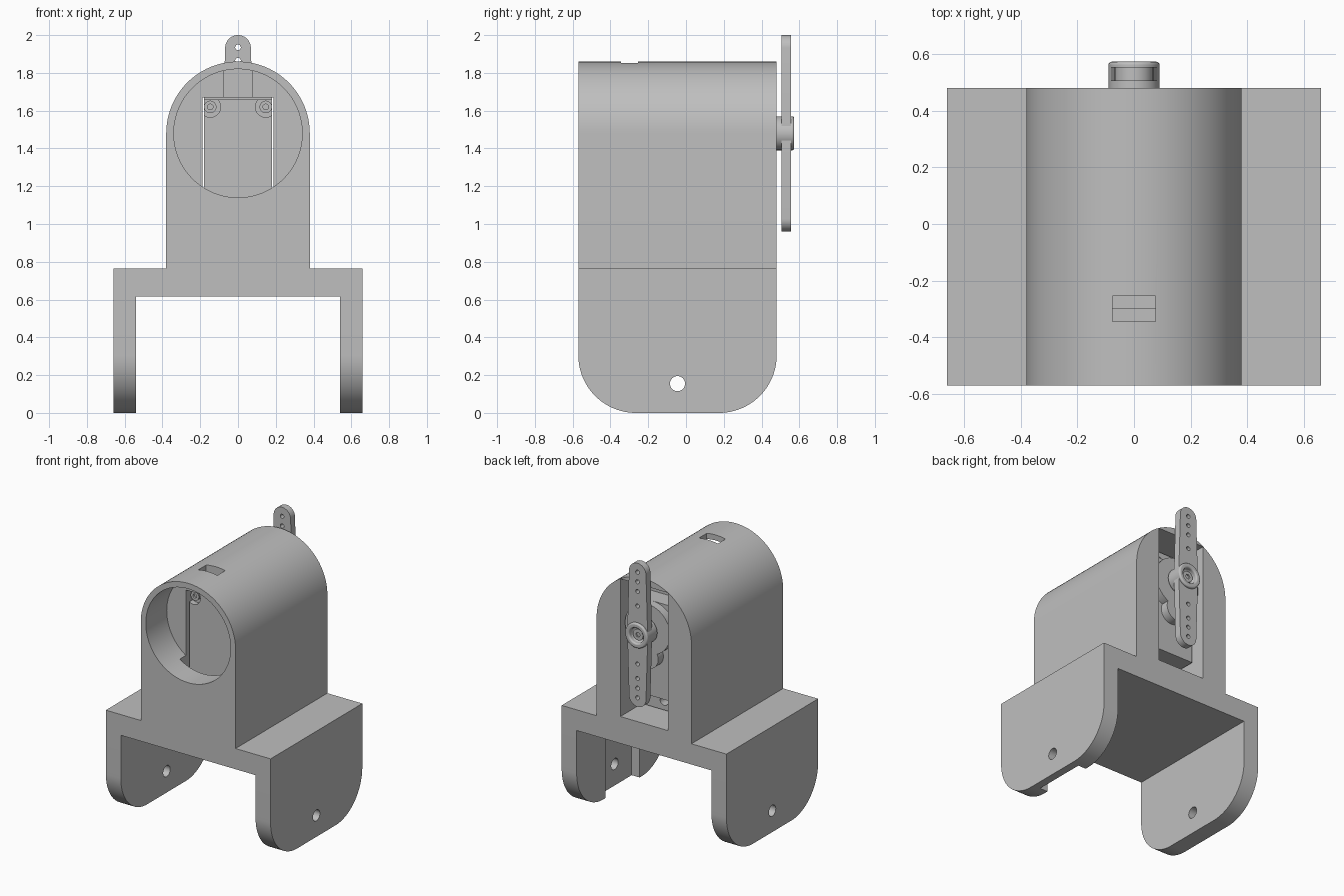
import bpy, bmesh, math
from math import sin, cos, pi, sqrt

cube = bpy.data.objects.get("Cube")
if cube:
    bpy.data.objects.remove(cube, do_unlink=True)

grey = bpy.data.materials.new("light_grey")
grey.use_nodes = True
TONE = (0.52, 0.52, 0.52, 1)
grey.diffuse_color = TONE
grey.node_tree.nodes["Principled BSDF"].inputs["Base Color"].default_value = TONE

AXIS_Z = 1.48        # height of the arch and output shaft axis
FRONT, BACK = -0.57, 0.48


def prism(name, pts, axis, lo, hi):
    """Extrude a 2D outline: axis 'y' takes (x, z), axis 'x' takes (y, z)."""
    place = (lambda a, b: (a, lo, b)) if axis == "y" else (lambda a, b: (lo, a, b))
    bm = bmesh.new()
    face = bm.faces.new([bm.verts.new(place(a, b)) for a, b in pts])
    out = bmesh.ops.extrude_face_region(bm, geom=[face])
    step = (0, hi - lo, 0) if axis == "y" else (hi - lo, 0, 0)
    bmesh.ops.translate(bm, vec=step, verts=[g for g in out["geom"] if isinstance(g, bmesh.types.BMVert)])
    bmesh.ops.recalc_face_normals(bm, faces=bm.faces)
    mesh = bpy.data.meshes.new(name)
    bm.to_mesh(mesh)
    bm.free()
    mesh.materials.append(grey)
    ob = bpy.data.objects.new(name, mesh)
    bpy.context.collection.objects.link(ob)
    return ob


def arc(cx, cz, r, start, end, n=24):
    return [(cx + r * cos(math.radians(start + (end - start) * i / n)),
             cz + r * sin(math.radians(start + (end - start) * i / n))) for i in range(n + 1)]


def disc(name, cx, cz, r, axis, lo, hi, n=48):
    return prism(name, arc(cx, cz, r, 0, 360, n)[:-1], axis, lo, hi)


def box(name, x0, x1, y0, y1, z0, z1):
    return prism(name, [(x0, z0), (x1, z0), (x1, z1), (x0, z1)], "y", y0, y1)


def combine(ob, others, operation="DIFFERENCE"):
    """Apply each helper solid to the part, then discard the helper."""
    for other in others:
        mod = ob.modifiers.new("cut", "BOOLEAN")
        mod.operation, mod.solver, mod.object = operation, "EXACT", other
        bpy.context.view_layer.objects.active = ob
        bpy.ops.object.modifier_apply(modifier=mod.name)
        bpy.data.objects.remove(other, do_unlink=True)


def soften(ob, width):
    mod = ob.modifiers.new("round", "BEVEL")
    mod.width, mod.segments, mod.limit_method = width, 3, "ANGLE"


# Bracket: arched housing standing on a wide bridge
outline = ([(-0.66, 0.615), (0.66, 0.615), (0.66, 0.765), (0.38, 0.765)]
           + arc(0, AXIS_Z, 0.38, 0, 180, 48) + [(-0.38, 0.765), (-0.66, 0.765)])
bracket = prism("bracket", outline, "y", FRONT, BACK)

# Side legs with rounded lower corners, fused to the bridge
R = 0.305
leg_outline = ([(BACK, 0.7), (FRONT, 0.7)] + arc(FRONT + R, R, R, 180, 270)
               + arc(BACK - R, R, R, 270, 360))
combine(bracket, [prism("leg", leg_outline, "x", *sorted((s * 0.54, s * 0.66))) for s in (-1, 1)], "UNION")

# Openings: front bore, motor pocket, rear ear slot, cable window, pivots, leg groove
combine(bracket, [
    disc("bore", 0, AXIS_Z, 0.34, "y", FRONT - 0.1, -0.33, 96),
    box("pocket", -0.187, 0.187, -0.4, 0.3, 0.96, 1.67),
    box("ear_slot", -0.19, 0.19, 0.17, BACK + 0.1, 0.81, 1.808),
    box("cable_window", -0.076, 0.076, -0.345, -0.255, 1.6, 1.95),
    disc("pivot_hole", -0.045, 0.155, 0.04, "x", -0.8, 0.8, 32),
    box("leg_groove", 0.5, 0.603, -0.24, 0.15, -0.1, 0.615),
])

# Motor case with mounting ears
motor = box("motor_case", -0.18, 0.18, -0.3, 0.38, 0.97, 1.66)
combine(motor, [box("ears", -0.18, 0.18, 0.172, 0.25, 0.82, 1.8)], "UNION")
ear_holes = [disc("ear_hole", 0, z, 0.033, "y", 0.1, 0.3, 24) for z in (0.887, 1.733)]
corners = [(x, z) for x in (-0.147, 0.147) for z in (1.01, 1.62)]
combine(motor, ear_holes + [disc("corner_recess", x, z, 0.055, "y", -0.4, -0.26, 32) for x, z in corners])
for x, z in corners:
    screw = disc("case_screw", x, z, 0.033, "y", -0.262, -0.24 - 0.045, 24)
    combine(screw, [disc("screw_socket", x, z, 0.015, "y", -0.4, -0.27, 16)])

# Gear housing and output shaft
disc("gear_housing", 0, AXIS_Z, 0.18, "y", 0.37, 0.44)
disc("idler_housing", 0, 1.28, 0.085, "y", 0.37, 0.44)
disc("output_shaft", 0, AXIS_Z, 0.06, "y", 0.43, 0.53, 32)

# Tapered double arm with rows of holes
arm = prism("horn_arm", arc(0, AXIS_Z + 0.452, 0.068, 0, 180) + [(-0.082, AXIS_Z)]
            + arc(0, AXIS_Z - 0.452, 0.068, 180, 360) + [(0.082, AXIS_Z)], "y", 0.505, 0.555)
combine(arm, [disc("arm_hole", 0, AXIS_Z + s * d, 0.015, "y", 0.4, 0.6, 16)
              for s in (-1, 1) for d in (0.455, 0.385, 0.315, 0.21)]
        + [disc("hub_clearance", 0, AXIS_Z, 0.07, "y", 0.4, 0.6)])

# Hub with recessed screw
hub = disc("horn_hub", 0, AXIS_Z, 0.09, "y", 0.45, 0.573)
combine(hub, [disc("hub_recess", 0, AXIS_Z, 0.055, "y", 0.535, 0.7, 32)])
soften(hub, 0.01)
screw = disc("hub_screw", 0, AXIS_Z, 0.04, "y", 0.53, 0.55, 32)
combine(screw, [disc("screw_socket", 0, AXIS_Z, 0.018, "y", 0.54, 0.7, 6)])

# Smooth curved walls, keep edges crisp
bpy.ops.object.select_all(action="DESELECT")
for ob in bpy.context.collection.objects:
    if ob.type == "MESH" and grey.name in ob.data.materials:
        ob.select_set(True)
        bpy.context.view_layer.objects.active = ob
bpy.ops.object.shade_smooth_by_angle(angle=math.radians(30))
